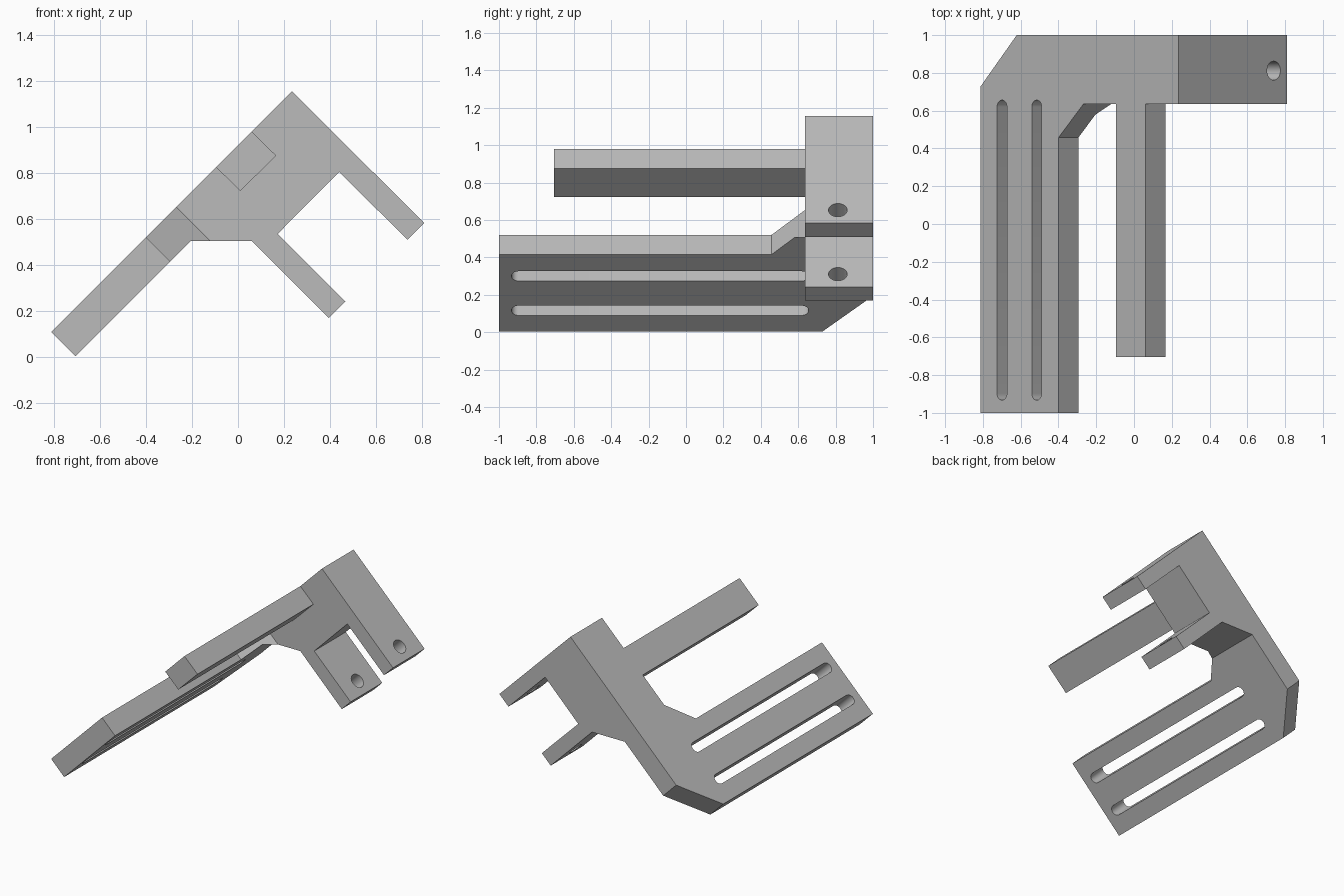
import bpy
import bmesh
import math
from mathutils import Vector

cube = bpy.data.objects.get("Cube")
if cube:
    bpy.data.objects.remove(cube, do_unlink=True)

grey = bpy.data.materials.new("plain_grey")
grey.use_nodes = True
colour = (0.5, 0.5, 0.5, 1)
grey.diffuse_color = colour
grey.node_tree.nodes["Principled BSDF"].inputs["Base Color"].default_value = colour

TOP = 0.92  # height of the sloping top plane at x = 0


def prism(name, points, sweep):
    """Extrude a planar outline along a vector."""
    bm = bmesh.new()
    face = bm.faces.new([bm.verts.new(p) for p in points])
    grown = bmesh.ops.extrude_face_region(bm, geom=[face], use_keep_orig=True)
    moved = [g for g in grown["geom"] if isinstance(g, bmesh.types.BMVert)]
    bmesh.ops.translate(bm, verts=moved, vec=Vector(sweep))
    bmesh.ops.recalc_face_normals(bm, faces=bm.faces)
    mesh = bpy.data.meshes.new(name)
    bm.to_mesh(mesh)
    bm.free()
    mesh.materials.append(grey)
    obj = bpy.data.objects.new(name, mesh)
    bpy.context.collection.objects.link(obj)
    return obj


def side_prism(name, outline, y0, y1):
    return prism(name, [(x, y0, z) for x, z in outline], (0, y1 - y0, 0))


def slope_cutter(name, outline):
    """Cutter drawn on the sloping top plane, driven square through it."""
    return prism(name, [(x - 0.2, y, x + TOP + 0.2) for x, y in outline], (1.5, 0, -1.5))


def cut(target, cutter):
    cutter.hide_render = True
    mod = target.modifiers.new("cut", "BOOLEAN")
    mod.operation = "DIFFERENCE"
    mod.solver = "EXACT"
    mod.object = cutter
    bpy.context.view_layer.objects.active = target
    bpy.ops.object.modifier_apply(modifier=mod.name)
    bpy.data.objects.remove(cutter, do_unlink=True)


# Bracket body: sloping plate with two hanging legs
body = side_prism("bracket_body", [
    (-0.812, 0.108), (-0.707, 0.003), (-0.205, 0.505), (0.06, 0.505),
    (0.395, 0.17), (0.467, 0.242), (0.172, 0.535), (0.44, 0.805),
    (0.737, 0.51), (0.81, 0.583), (0.235, 1.155)], -1, 1)

# Clear the front, leaving the plate and its angled gusset
cut(body, slope_cutter("front_cutter", [
    (-0.4, -1.2), (-0.4, 0.457), (-0.268, 0.635), (1, 0.635), (1, -1.2)]))

# Bevelled outer back corner
cut(body, slope_cutter("corner_cutter", [
    (-0.952, 0.53), (-0.48, 1.2), (-0.952, 1.2)]))

# Long rounded slots in the plate
for cx in (-0.699, -0.515):
    outline = []
    for i in range(26):
        far = i < 13
        a = math.pi * (i if far else i - 1) / 12
        outline.append((cx + 0.026 * math.cos(a),
                        (0.62 if far else -0.897) + 0.036 * math.sin(a)))
    cut(body, slope_cutter("slot_cutter", outline))

# Pin hole through both legs, square to them
r = 0.05
ring = [2 * math.pi * i / 32 for i in range(32)]
cut(body, prism("pin_cutter", [
    (0.24 + r * math.cos(a) / math.sqrt(2), 0.812 + r * math.sin(a),
     0.153 - r * math.cos(a) / math.sqrt(2)) for a in ring], (0.7, 0, 0.7)))

# Square rail reaching forward
rail = side_prism("front_rail", [
    (0.06, 0.98), (0.166, 0.876), (0.01, 0.722), (-0.095, 0.825)], -0.705, 0.635)

for obj in (body, rail):
    bpy.ops.object.select_all(action="DESELECT")
    obj.select_set(True)
    bpy.context.view_layer.objects.active = obj
    bpy.ops.object.shade_smooth_by_angle(angle=math.radians(30))
